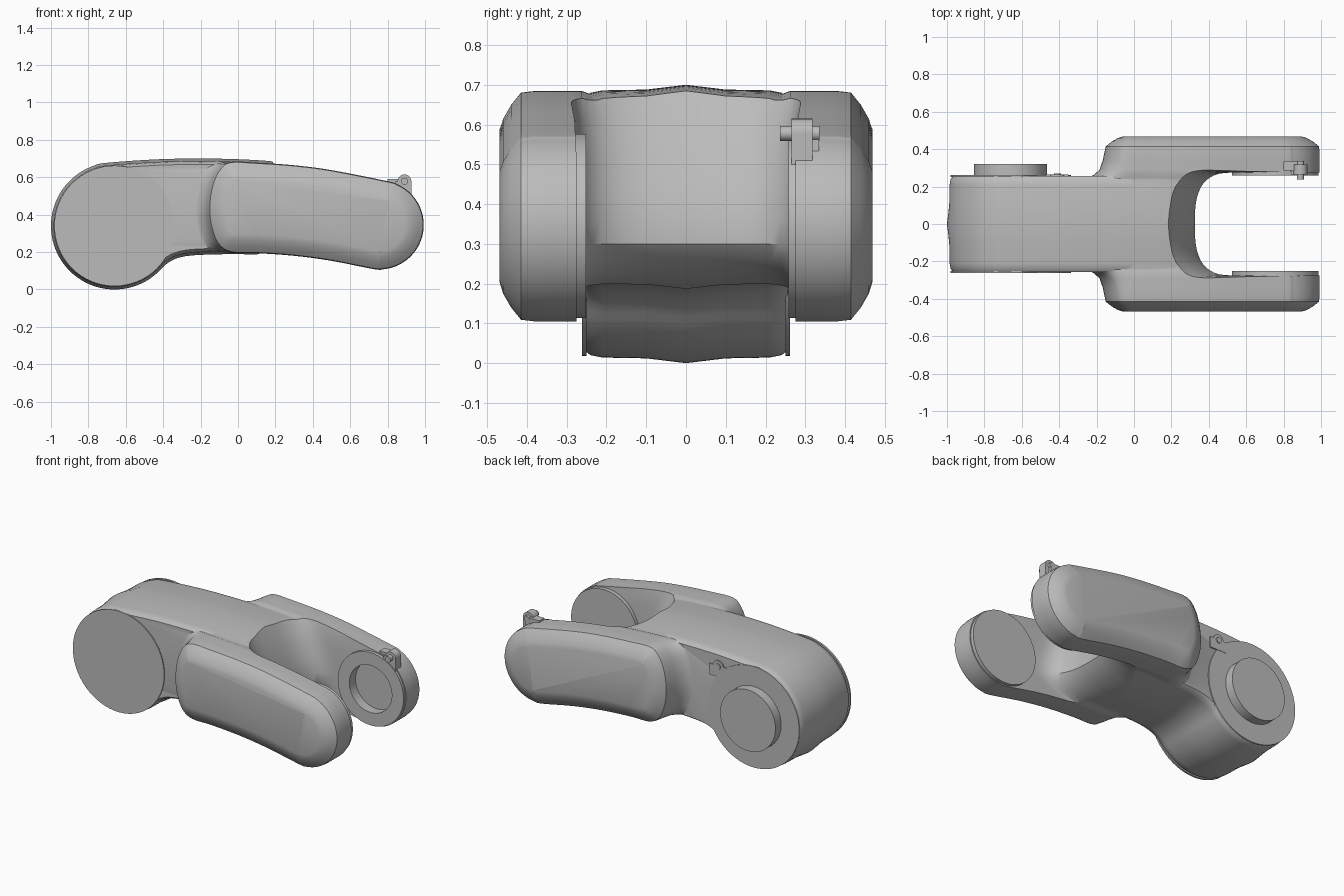
import bpy, bmesh, math
from mathutils import Vector

old = bpy.data.objects.get("Cube")
if old:
    bpy.data.objects.remove(old, do_unlink=True)

grey = bpy.data.materials.new("light_grey")
grey.use_nodes = True
colour = (0.5, 0.5, 0.5, 1)
grey.diffuse_color = colour
grey.node_tree.nodes["Principled BSDF"].inputs["Base Color"].default_value = colour

HUB = Vector((-0.66, 0.34))
TIP = Vector((0.755, 0.345))
TIP_R = 0.238


def arc(centre, radius, start, end, steps):
    """Points on an arc in the side plane, angles in degrees."""
    angles = [math.radians(start + (end - start) * i / steps) for i in range(steps + 1)]
    return [centre + radius * Vector((math.cos(a), math.sin(a))) for a in angles]


def spline(points, steps=4):
    """Closed smooth curve through the points."""
    pts = [Vector(p) for p in points]
    n = len(pts)
    out = []
    for i in range(n):
        a, b, c, d = (pts[(i + k - 1) % n] for k in range(4))
        for s in range(steps):
            t = s / steps
            out.append(0.5 * (2 * b + (c - a) * t + (2 * a - 5 * b + 4 * c - d) * t**2
                              + (3 * b - a - 3 * c + d) * t**3))
    return out


def inset(points, amount):
    """Move a counter-clockwise outline inward."""
    n = len(points)
    out = []
    for i, p in enumerate(points):
        t = (points[(i + 1) % n] - points[i - 1]).normalized()
        out.append(p + amount * Vector((-t.y, t.x)))
    return out


def loft(name, rings):
    """Skin a list of equal rings and cap both ends."""
    bm = bmesh.new()
    rows = [[bm.verts.new(p) for p in ring] for ring in rings]
    n = len(rows[0])
    for a, b in zip(rows, rows[1:]):
        for i in range(n):
            j = (i + 1) % n
            bm.faces.new((a[i], a[j], b[j], b[i]))
    bm.faces.new(rows[0])
    bm.faces.new(rows[-1])
    bmesh.ops.recalc_face_normals(bm, faces=bm.faces)
    mesh = bpy.data.meshes.new(name)
    bm.to_mesh(mesh)
    bm.free()
    obj = bpy.data.objects.new(name, mesh)
    bpy.context.collection.objects.link(obj)
    mesh.materials.append(grey)
    return obj


def disc(name, centre, radius, y0, y1, sides=64):
    """Round plate or pin whose axis runs along y."""
    ring = arc(centre, radius, 0, 360, sides)[:-1]
    return loft(name, [[(p.x, y, p.y) for p in ring] for y in (y0, y1)])


def block(name, x0, x1, y0, y1, z0, z1):
    ring = [(x0, z0), (x1, z0), (x1, z1), (x0, z1)]
    return loft(name, [[(x, y, z) for x, z in ring] for y in (y0, y1)])


def combine(target, other, operation):
    mod = target.modifiers.new(operation.lower(), "BOOLEAN")
    mod.operation = operation
    mod.solver = "EXACT"
    mod.object = other
    bpy.context.view_layer.objects.active = target
    bpy.ops.object.modifier_apply(modifier=mod.name)
    bpy.data.objects.remove(other, do_unlink=True)


# Hub and neck, with a faint ridge along the middle
side = spline([*arc(HUB, 0.34, 98, 312, 18), (-0.37, 0.145), (-0.28, 0.178), (-0.1, 0.188),
               (0.1, 0.187), (0.3, 0.178), (0.5, 0.155), (0.5, 0.64), (0.3, 0.67),
               (0.15, 0.688), (-0.05, 0.698), (-0.25, 0.7), (-0.45, 0.695)])
layers = [(0, 0), (0.1, 0.012), (0.21, 0.014), (0.24, 0.02), (0.256, 0.032)]
layers = [(-y, d) for y, d in layers[:0:-1]] + layers
body = loft("link_body", [[(p.x, y, p.y) for p in inset(side, d)] for y, d in layers])

# Fork cheeks: rounded bands that flare out of the neck and bevel at the outside
def cheek_ring(shift, amount):
    pts = [(-0.155 - shift, 0.43), (-0.14 - shift, 0.32), (-0.1 - shift, 0.235),
           (-0.03 - shift / 2, 0.197), (0.1, 0.194), (0.3, 0.18), (0.5, 0.153),
           *arc(TIP, TIP_R, -97, 79, 14), (0.5, 0.638), (0.3, 0.664), (0.1, 0.678),
           (-0.04 - shift / 2, 0.682), (-0.1 - shift, 0.64), (-0.14 - shift, 0.55)]
    return inset(spline(pts), amount)


cheek_layers = [(0.2, 0.2, 0.01), (0.245, 0.11, 0.006), (0.262, 0.06, 0), (0.29, 0.03, 0),
                (0.34, 0.012, 0), (0.38, 0.004, 0), (0.415, 0, 0.004), (0.44, 0, 0.035),
                (0.46, 0, 0.07), (0.469, 0, 0.1)]
for sign in (-1, 1):
    cheek = loft("cheek", [[(p.x, sign * y, p.y) for p in cheek_ring(s, d)]
                           for y, s, d in cheek_layers])
    combine(body, cheek, "UNION")


# Fork slot with a nose-shaped inner end
def slot_ring(end, width, z):
    half = []
    for i in range(13):
        a = math.pi / 2 * i / 12
        half.append((end + 0.21 * (1 - math.cos(a) ** 0.7), width * math.sin(a) ** 0.7))
    half.append((1.3, width))
    return [(x, -y, z) for x, y in half[:0:-1]] + [(x, y, z) for x, y in half]


slot = loft("slot_cutter", [slot_ring(*r) for r in (
    (-0.02, 0.275, 0.1), (0.1, 0.275, 0.187), (0.22, 0.275, 0.225), (0.29, 0.275, 0.26),
    (0.325, 0.275, 0.3), (0.325, 0.275, 0.36), (0.3, 0.275, 0.44), (0.265, 0.276, 0.53),
    (0.225, 0.28, 0.61), (0.18, 0.295, 0.69), (0.14, 0.31, 0.75))])
slot.hide_render = True
combine(body, slot, "DIFFERENCE")

# Bearing pads inside the fork tips; the left one has a socket
pad_right = disc("right_tip_pad", TIP, 0.232, -0.252, -0.3)
pad_left = disc("left_tip_pad", TIP, 0.232, 0.258, 0.3)
for part in (pad_left, body):
    cutter = disc("socket_cutter", TIP, 0.15, 0.2, 0.32)
    cutter.hide_render = True
    combine(part, cutter, "DIFFERENCE")

# Hub faces and pivot boss
front_face = disc("hub_front_face", HUB, 0.322, -0.262, -0.25)
back_face = disc("hub_back_face", HUB, 0.322, 0.25, 0.262)
boss = disc("pivot_boss", HUB, 0.195, 0.25, 0.32)
parts = [body, pad_right, pad_left, front_face, back_face, boss]

# Cable clip on the left tip
clip = Vector((0.89, 0.578))
parts += [block("tip_clip_base", 0.84, 0.927, 0.265, 0.318, 0.5, 0.578),
          disc("tip_clip_eye", clip, 0.037, 0.265, 0.318, 24),
          disc("tip_clip_pin", clip, 0.019, 0.237, 0.336, 20),
          block("tip_clip_foot", 0.8, 0.9, 0.285, 0.335, 0.5, 0.59)]

# Matching flush clip beside the hub
hub_clip = HUB + Vector((0.25, 0.255))
parts += [block("hub_clip_base", -0.47, -0.35, 0.23, 0.264, 0.53, 0.6),
          disc("hub_clip_eye", hub_clip, 0.037, 0.23, 0.264, 24),
          disc("hub_clip_pin", hub_clip, 0.019, 0.23, 0.27, 20)]

for obj in parts:
    bpy.ops.object.select_all(action="DESELECT")
    obj.select_set(True)
    bpy.context.view_layer.objects.active = obj
    bpy.ops.object.shade_smooth_by_angle(angle=math.radians(32))
